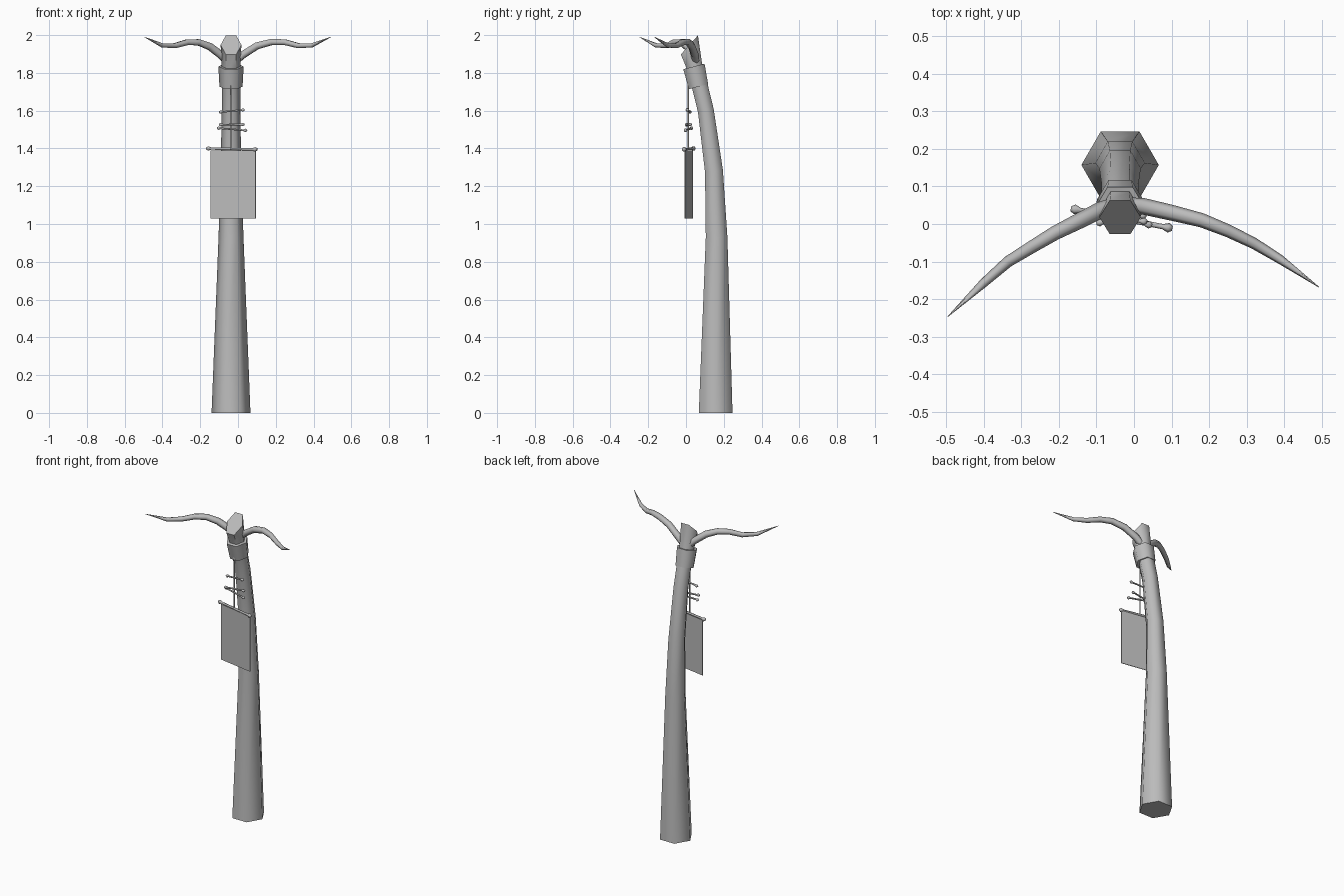
import bpy, bmesh, math
from mathutils import Vector

if "Cube" in bpy.data.objects:
    bpy.data.objects.remove(bpy.data.objects["Cube"])

GREY = (0.5, 0.5, 0.5, 1)
mat = bpy.data.materials.new("plain grey")
mat.use_nodes = True
mat.diffuse_color = GREY
mat.node_tree.nodes["Principled BSDF"].inputs["Base Color"].default_value = GREY
AXIS = -0.037


def loft(name, rings, smooth=True):
    """Skin a list of equal point rings and cap both ends."""
    bm = bmesh.new()
    loops = [[bm.verts.new(p) for p in ring] for ring in rings]
    n = len(loops[0])
    for a, b in zip(loops, loops[1:]):
        for i in range(n):
            j = (i + 1) % n
            bm.faces.new((a[i], a[j], b[j], b[i]))
    bm.faces.new(loops[0][::-1])
    bm.faces.new(loops[-1])
    bmesh.ops.recalc_face_normals(bm, faces=bm.faces)
    mesh = bpy.data.meshes.new(name)
    bm.to_mesh(mesh)
    bm.free()
    obj = bpy.data.objects.new(name, mesh)
    bpy.context.collection.objects.link(obj)
    mesh.materials.append(mat)
    if smooth:
        bpy.ops.object.select_all(action='DESELECT')
        obj.select_set(True)
        bpy.context.view_layer.objects.active = obj
        bpy.ops.object.shade_smooth_by_angle(angle=math.radians(62))
    return obj


def hex_ring(y, z, r, tilt=0, stretch=1):
    """Hexagon with corners on the x axis, back edge raised by tilt."""
    pts = []
    for k in range(6):
        a = k * math.pi / 3
        v = r * stretch * math.sin(a)
        pts.append((AXIS + r * math.cos(a), y + v * math.cos(tilt), z + v * math.sin(tilt)))
    return pts


def tube(name, path, radii, sides=6):
    pts = [Vector(p) for p in path]
    rings = []
    for i, p in enumerate(pts):
        t = pts[min(i + 1, len(pts) - 1)] - pts[max(i - 1, 0)]
        q = t.to_track_quat('Z', 'Y')
        rings.append([p + q @ Vector((radii[i] * math.cos(k * math.tau / sides),
                                      radii[i] * math.sin(k * math.tau / sides), 0))
                      for k in range(sides)])
    return loft(name, rings)


def knobbed_stick(name, a, b, r, knob):
    a, b = Vector(a), Vector(b)
    length = (b - a).length
    steps = [0, knob * 0.8 / length, knob * 2 / length]
    steps += [1 - s for s in reversed(steps)]
    tube(name, [a.lerp(b, s) for s in steps], [knob * 0.5, knob, r, r, knob, knob * 0.5])


# Bent tapering post, ending in a slanted cut
loft("post", [hex_ring(*s) for s in (
    (0.157, 0, 0.103), (0.162, 0.93, 0.066), (0.148, 1.28, 0.055, 0.12),
    (0.105, 1.6, 0.049, 0.22), (0.066, 1.76, 0.049, 0.26),
    (0.043, 1.84, 0.05, 0.26), (0.018, 1.948, 0.055, 0.84, 1.42))])

# Collar around the neck
loft("collar", [hex_ring(*s) for s in (
    (0.066, 1.727, 0.048, 0.25), (0.066, 1.727, 0.061, 0.25),
    (0.042, 1.834, 0.067, 0.25), (0.042, 1.834, 0.048, 0.25))])

# Curved horns on each side of the head
horn_radii = (0.021, 0.022, 0.021, 0.019, 0.017, 0.015, 0.012, 0.001)
tube("left_horn", ((-0.02, 0.05, 1.855), (0.025, 0.047, 1.895), (0.1, 0.03, 1.943),
                   (0.18, 0.01, 1.964), (0.25, -0.018, 1.962), (0.32, -0.052, 1.944),
                   (0.39, -0.095, 1.945), (0.492, -0.168, 1.99)), horn_radii)
tube("right_horn", ((-0.05, 0.05, 1.855), (-0.09, 0.037, 1.895), (-0.15, 0.006, 1.94),
                    (-0.21, -0.024, 1.962), (-0.27, -0.06, 1.962), (-0.335, -0.1, 1.944),
                    (-0.4, -0.157, 1.945), (-0.495, -0.246, 1.99)), horn_radii)

# Hanging cord with tied sticks
tube("cord", ((AXIS, 0.013, 1.395), (AXIS, 0.013, 1.74)), (0.004, 0.004), 5)
for name, a, b in (
        ("upper_stick", (-0.1, 0.022, 1.592), (0.035, 0.006, 1.605)),
        ("middle_stick", (-0.1, 0.002, 1.526), (0.033, 0.024, 1.527)),
        ("lower_stick", (-0.11, 0.03, 1.508), (0.048, -0.004, 1.495))):
    knobbed_stick(name, a, b, 0.005, 0.01)

# Banner on its rod
knobbed_stick("banner_rod", (-0.168, 0.041, 1.4), (0.102, -0.012, 1.395), 0.007, 0.013)
half = Vector((0.12, -0.021, 0))
thick = Vector((0.0004, 0.002, 0))
centre = Vector((-0.026, 0.014, 0))
loft("banner", [[centre + s * half + t * thick + Vector((0, 0, z))
                 for s, t in ((-1, -1), (1, -1), (1, 1), (-1, 1))]
                for z in (1.03, 1.39)], smooth=False)
